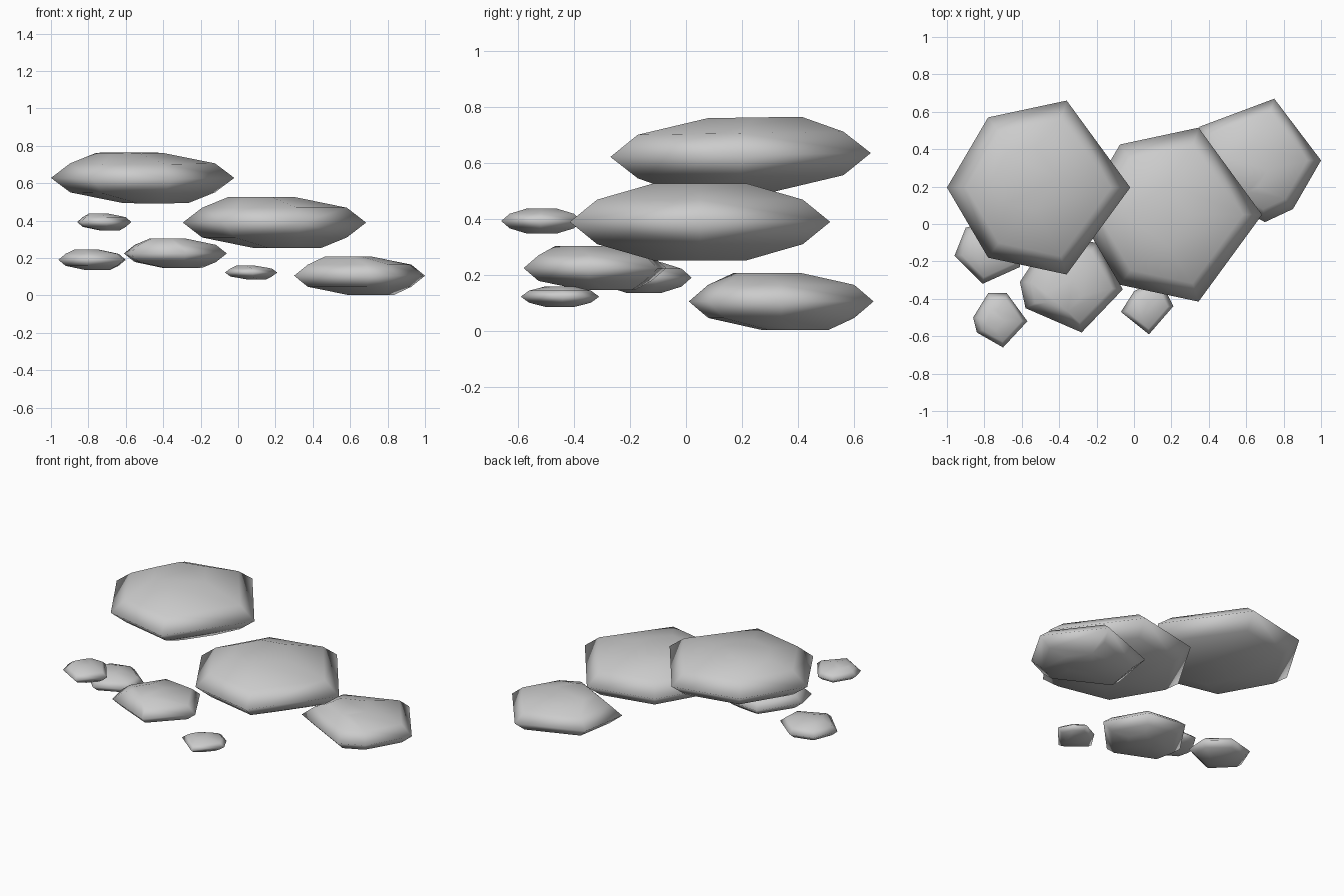
import bpy, bmesh

cube = bpy.data.objects.get("Cube")
if cube:
    bpy.data.objects.remove(cube, do_unlink=True)

stone = bpy.data.materials.new("stone_grey")
stone.use_nodes = True
grey = (0.6, 0.6, 0.6, 1)
stone.diffuse_color = grey
stone.node_tree.nodes["Principled BSDF"].inputs["Base Color"].default_value = grey
stone.node_tree.nodes["Principled BSDF"].inputs["Roughness"].default_value = 0.8


def slab(name, outline, middle, half_height, lean=(0, 0), slope=0):
    """Flattened faceted boulder: a rim outline with two shrinking rings above and below."""
    xs, ys = zip(*outline)
    cx, cy = (min(xs) + max(xs)) / 2, (min(ys) + max(ys)) / 2
    rings = [(1, 0)] + [(s, h * side) for side in (1, -1) for s, h in ((0.79, 0.58), (0.36, 1))]
    bm = bmesh.new()
    for scale, height in rings:
        # the flat crown leans one way, the belly the other
        shift = height if abs(height) == 1 else 0
        for x, y in outline:
            bm.verts.new((cx + (x - cx) * scale + lean[0] * shift,
                          cy + (y - cy) * scale + lean[1] * shift,
                          middle + half_height * height + slope * (y - cy) * scale))
    hull = bmesh.ops.convex_hull(bm, input=bm.verts[:])
    loose = {v for v in hull["geom_interior"] + hull["geom_unused"] if isinstance(v, bmesh.types.BMVert)}
    bmesh.ops.delete(bm, geom=list(loose), context="VERTS")
    bmesh.ops.dissolve_limit(bm, angle_limit=0.02, verts=bm.verts[:], edges=bm.edges[:])
    bmesh.ops.recalc_face_normals(bm, faces=bm.faces[:])
    for face in bm.faces:
        face.smooth = True
    mesh = bpy.data.meshes.new(name)
    bm.to_mesh(mesh)
    bm.free()
    mesh.materials.append(stone)
    obj = bpy.data.objects.new(name, mesh)
    bpy.context.scene.collection.objects.link(obj)
    return obj


# Two large slabs share one six-sided plan
def large_plan(x, y):
    half = [(-0.49, 0), (-0.27, 0.375), (0.15, 0.465), (0.49, 0)]
    mirrored = [(px, -py) for px, py in half[1:3]]
    return [(x + px, y + py) for px, py in half + mirrored]


slab("top_slab", large_plan(-0.51, 0.195), 0.628, 0.134, (-0.07, 0.05), 0.015)
slab("middle_slab", large_plan(0.195, 0.05), 0.389, 0.137, (-0.07, 0))

# Medium slabs
slab("right_low_slab", [(0.75, 0.67), (0.35, 0.52), (0.3, 0.22), (0.7, 0.01), (0.85, 0.08), (1, 0.34)],
     0.105, 0.102, (-0.06, -0.05))
slab("left_low_slab", [(-0.61, -0.31), (-0.58, -0.45), (-0.28, -0.58), (-0.06, -0.35), (-0.2, -0.1), (-0.45, -0.07)],
     0.224, 0.079, (-0.04, -0.05))

# Small slabs
slab("far_left_slab", [(-0.96, -0.17), (-0.81, -0.32), (-0.61, -0.23), (-0.6, -0.1), (-0.75, 0.02), (-0.9, -0.02)],
     0.19, 0.055, (-0.03, 0))
slab("left_pebble", [(-0.86, -0.5), (-0.78, -0.37), (-0.68, -0.37), (-0.57, -0.52), (-0.7, -0.66), (-0.84, -0.58)],
     0.392, 0.045, (-0.03, 0))
slab("front_pebble", [(-0.07, -0.47), (0.08, -0.59), (0.21, -0.44), (0.17, -0.36), (0.1, -0.31), (0.0, -0.36)],
     0.122, 0.037, (-0.03, 0))
